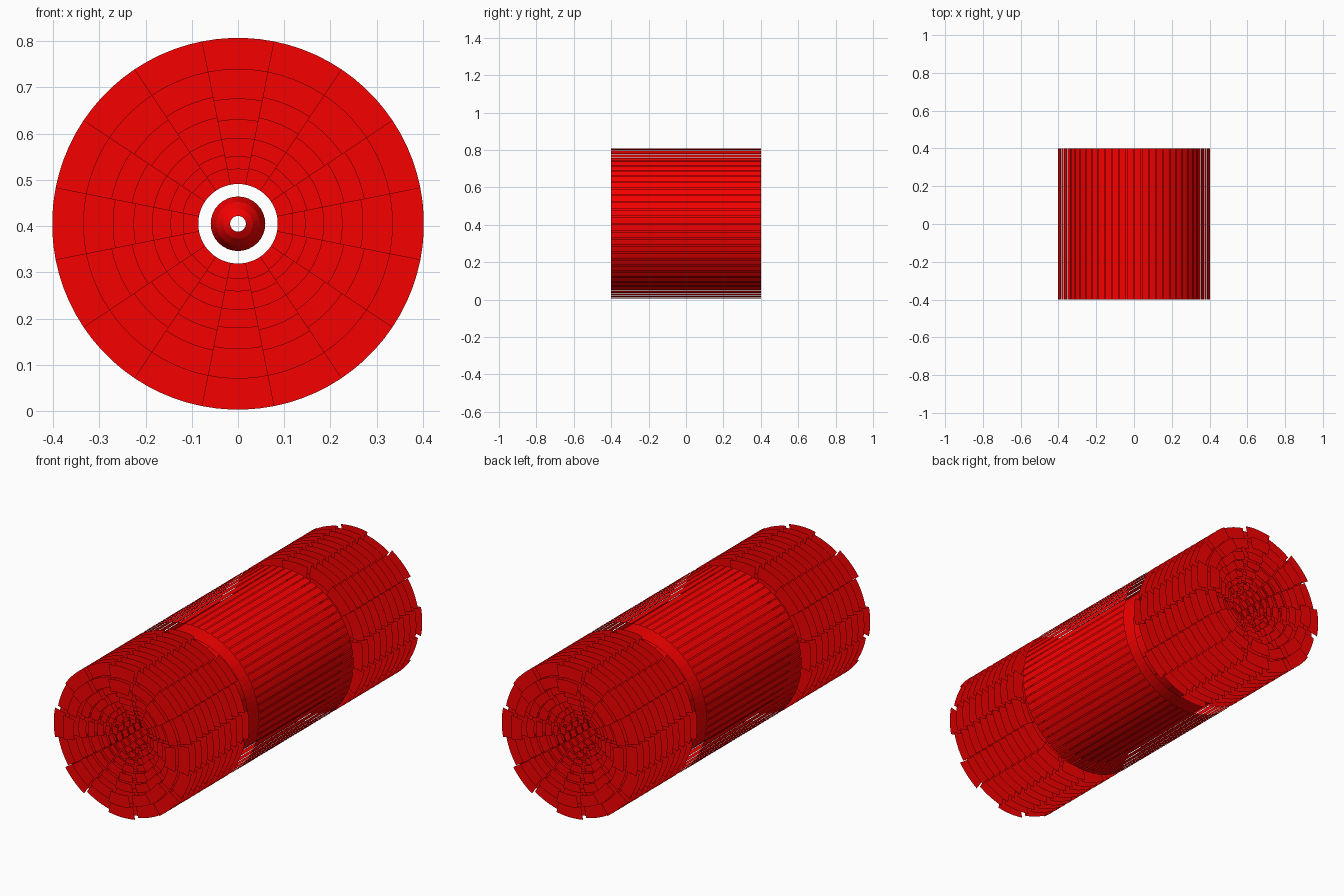
import bpy, bmesh, math

cube = bpy.data.objects.get("Cube")
if cube:
    bpy.data.objects.remove(cube)

R = 0.402                      # outer radius
AXIS = 0.405                   # height of the axis
HALF = 0.4                     # half length of the middle drum
SECTORS = 16
STEP = math.tau / SECTORS
RINGS = [0.086, 0.118, 0.145, 0.185, 0.225, 0.27, 0.335, R]
JOGS = [0, 0.003, 0.006, 0, 0.008, 0.008, 0, 0]   # ring shift in odd sectors
DEPTHS = [0.11, 0.09, 0.075, 0.055, 0.04, 0, 0.02]  # recess of each ring
PITCH, STAGGER = 0.05, 0.025
STACK_START = 0.465            # plates stop short of the drum

red = bpy.data.materials.new("red")
red.use_nodes = True
red.diffuse_color = (0.92, 0, 0, 1)
red.node_tree.nodes["Principled BSDF"].inputs["Base Color"].default_value = red.diffuse_color


def point(bm, r, a, y):
    return bm.verts.new((r * math.sin(a), y, AXIS + r * math.cos(a)))


def strip(bm, start, end, a0, a1, parts):
    """Sweep the segment start-end, each (radius, y), around the axis."""
    rows = []
    for i in range(parts + 1):
        a = a0 + (a1 - a0) * i / parts
        rows.append((point(bm, start[0], a, start[1]),
                     point(bm, end[0], a, end[1])))
    for p, q in zip(rows, rows[1:]):
        bm.faces.new((p[0], p[1], q[1], q[0]))


def finish(bm, name):
    mesh = bpy.data.meshes.new(name)
    bm.to_mesh(mesh)
    bm.free()
    mesh.materials.append(red)
    obj = bpy.data.objects.new(name, mesh)
    bpy.context.collection.objects.link(obj)


def sector_rings(k):
    return [r + jog * (k % 2) for r, jog in zip(RINGS, JOGS)]


# Stacks of thin sector plates at both ends, neighbours staggered in depth
def plate_stack(name, side):
    bm = bmesh.new()
    for k in range(SECTORS):
        mid = k * STEP
        rings = sector_rings(k)
        for inner, outer, depth in zip(rings, rings[1:], DEPTHS):
            y = 1 - (k % 2) * STAGGER - depth
            while y > STACK_START:
                ends = [(inner, side * y), (outer, side * y)]
                strip(bm, *ends[::-side], mid - STEP / 2, mid + STEP / 2, 5)
                y -= PITCH
    finish(bm, name)


plate_stack("front_plates", -1)
plate_stack("rear_plates", 1)

# Outer drum skin: four curved panels per sector with hairline slots between
bm = bmesh.new()
slot = math.radians(0.4)
panel = STEP / 4
for k in range(SECTORS * 4):
    strip(bm, (R, -HALF), (R, HALF), k * panel + slot, (k + 1) * panel - slot, 2)
finish(bm, "outer_skin")

# Nested inner walls, jogged from sector to sector
bm = bmesh.new()
for k in range(SECTORS):
    for r in sector_rings(k)[:-1]:
        strip(bm, (r, -HALF), (r, HALF), (k - 0.5) * STEP, (k + 0.5) * STEP, 4)
finish(bm, "inner_walls")

# Rounded hollow hub on the axis
bm = bmesh.new()
profile = [(0.017, -0.40), (0.032, -0.39), (0.047, -0.37), (0.059, -0.33)]
profile += [(r, -y) for r, y in reversed(profile)]
for a, b in zip(profile, profile[1:] + profile[:1]):
    strip(bm, a, b, 0, math.tau, 32)
bmesh.ops.remove_doubles(bm, verts=bm.verts, dist=0.0001)
bmesh.ops.recalc_face_normals(bm, faces=bm.faces)
finish(bm, "hub")
